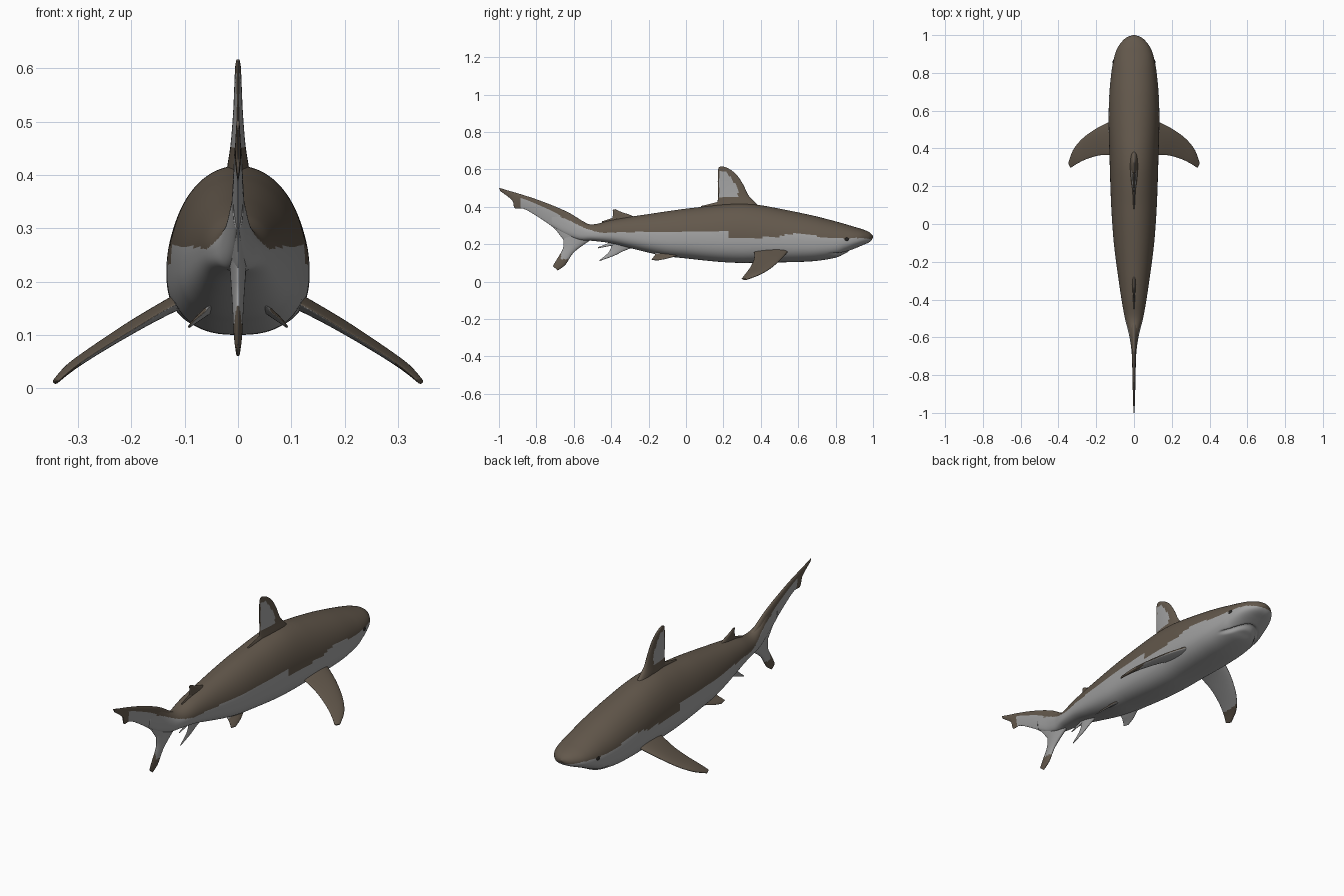
import bpy, bmesh, math
from mathutils import Vector

if "Cube" in bpy.data.objects:
    bpy.data.objects.remove(bpy.data.objects["Cube"])


def material(name, rgb):
    m = bpy.data.materials.new(name)
    m.diffuse_color = (*rgb, 1)
    m.use_nodes = True
    m.node_tree.nodes["Principled BSDF"].inputs["Base Color"].default_value = m.diffuse_color
    return m


MATS = [material("brown back", (0.125, 0.098, 0.072)),
        material("pale grey belly", (0.36, 0.36, 0.36)),
        material("dark eye", (0.02, 0.018, 0.016))]
BROWN, GREY, DARK = 0, 1, 2


def spline(rows, steps):
    """Catmull-Rom resampling of rows of numbers."""
    out, n = [], len(rows)
    for i in range(n - 1):
        a, b, c, d = (rows[max(0, min(n - 1, j))] for j in (i - 1, i, i + 1, i + 2))
        for s in range(steps):
            t = s / steps
            out.append([0.5 * (2 * q + (r - p) * t + (2 * p - 5 * q + 4 * r - u) * t * t
                               + (3 * q - p - 3 * r + u) * t ** 3)
                        for p, q, r, u in zip(a, b, c, d)])
    return out + [list(rows[-1])]


def at(rows, y):
    """Linear lookup in (y, value) rows, rising in y."""
    for (y0, v0), (y1, v1) in zip(rows, rows[1:]):
        if y <= y1:
            return v0 + (v1 - v0) * max(0, (y - y0) / (y1 - y0))
    return rows[-1][1]


def loft(name, rings, rule):
    """Skin closed rings, cap both ends, colour faces by rule(centre, normal)."""
    bm = bmesh.new()
    vr = [[bm.verts.new(p) for p in ring] for ring in rings]
    for a, b in zip(vr, vr[1:]):
        for k in range(len(a)):
            j = (k + 1) % len(a)
            bm.faces.new((a[k], a[j], b[j], b[k]))
    bm.faces.new(vr[0])
    bm.faces.new(vr[-1])
    bmesh.ops.recalc_face_normals(bm, faces=bm.faces)
    bm.normal_update()
    for f in bm.faces:
        f.smooth = True
        f.material_index = rule(f.calc_center_median(), f.normal)
    me = bpy.data.meshes.new(name)
    bm.to_mesh(me)
    bm.free()
    for m in MATS:
        me.materials.append(m)
    ob = bpy.data.objects.new(name, me)
    bpy.context.collection.objects.link(ob)
    return ob


def fin(name, sections, normal, rule, steps=10, n=40):
    """Sections: leading xyz, trailing xyz, half thickness."""
    nv, rings = Vector(normal).normalized(), []
    for r in spline(sections, steps):
        lead, trail, th = Vector(r[:3]), Vector(r[3:6]), r[6]
        ring = []
        for k in range(n):
            t = math.tau * k / n
            c = (1 - math.cos(t)) / 2
            ring.append(lead.lerp(trail, c) + nv * th * math.sin(t) * (1 - 0.55 * c))
        rings.append(ring)
    return loft(name, rings, rule)


def upright(rows):
    """Centre-plane sections from (lead y, lead z, trail y, trail z, thickness)."""
    return [(0, a, b, 0, c, d, t) for a, b, c, d, t in rows]


# Body: y, top, bottom, half width
BODY = [(1.0, .243, .237, .004), (.992, .254, .222, .03), (.975, .267, .208, .055),
        (.94, .281, .193, .083), (.9, .293, .175, .1), (.85, .308, .15, .112),
        (.8, .322, .128, .12), (.7, .348, .111, .13), (.6, .37, .105, .134),
        (.5, .39, .103, .134), (.4, .408, .102, .131), (.3, .417, .1, .128),
        (.2, .412, .104, .125), (.1, .401, .113, .121), (0, .39, .124, .115),
        (-.1, .376, .135, .107), (-.2, .361, .155, .095), (-.3, .346, .18, .081),
        (-.4, .328, .205, .066), (-.5, .306, .218, .048), (-.57, .325, .222, .03),
        (-.64, .368, .25, .017), (-.72, .4, .3, .009)]
# Height of the border between back and belly colours
BORDER = [(-.75, .38), (-.62, .325), (-.54, .285), (-.46, .262), (.225, .272),
          (.23, .236), (.48, .236), (.53, .25), (.61, .26), (.7, .243), (.8, .23),
          (.94, .234), (1, .225)]
N = 96
rings = []
for y, top, bot, w in spline(BODY, 11):
    mid = bot + 0.42 * (top - bot)
    ring = []
    for k in range(N):
        t = math.tau * k / N
        c, s = math.cos(t), math.sin(t)
        e = 2 / 2.05 if s > 0 else 2 / 2.6
        x = w * math.copysign(abs(c) ** e, c)
        z = mid + ((top - mid) if s > 0 else (mid - bot)) * math.copysign(abs(s) ** e, s)
        # mouth groove, arched across the underside of the snout
        if s < -0.1 and y > .7:
            d = y - (0.885 - 10 * x * x)
            g = math.exp(-(d / 0.011) ** 2) * max(0, min(1, (.108 - abs(x)) / .02))
            z += 0.016 * g
            x *= 1 - 0.04 * g
        ring.append((x, y, z))
    rings.append(ring)
loft("body", rings, lambda p, n: BROWN if p.z > at(BORDER, p.y) else GREY)


# Main dorsal fin with a pale panel on each side
def dorsal_rule(p, n):
    front = at([(.45, .285), (.52, .265), (.59, .215)], p.z)
    return GREY if .452 < p.z < .59 and .178 < p.y < front else BROWN


fin("dorsal_fin", upright([(.42, .375, .15, .375, .032), (.375, .418, .165, .415, .026),
                           (.335, .46, .172, .455, .018), (.305, .52, .17, .51, .012),
                           (.27, .572, .17, .56, .009), (.23, .603, .172, .6, .007),
                           (.195, .617, .178, .613, .004)]), (1, 0, 0), dorsal_rule)
fin("dorsal_rear_flap", upright([(.24, .39, .2, .44, .014), (.17, .392, .165, .425, .01),
                                 (.08, .394, .08, .404, .004)]), (1, 0, 0),
    lambda p, n: BROWN)
fin("second_dorsal_fin", upright([(-.25, .335, -.4, .31, .016), (-.3, .357, -.395, .338, .01),
                                  (-.345, .372, -.39, .36, .007),
                                  (-.378, .387, -.392, .384, .003)]), (1, 0, 0),
    lambda p, n: BROWN)
fin("second_dorsal_flap", upright([(-.36, .325, -.38, .345, .008),
                                   (-.45, .315, -.45, .322, .003)]), (1, 0, 0),
    lambda p, n: BROWN)

# Tail
UPPER_BORDER = [(-.9, .45), (-.88, .447), (-.75, .395), (-.62, .325), (-.54, .285)]
fin("upper_tail_lobe", upright([(-.5, .295, -.53, .225, .03), (-.56, .328, -.62, .21, .024),
                                (-.62, .365, -.655, .225, .018), (-.7, .402, -.705, .285, .014),
                                (-.8, .44, -.785, .342, .011), (-.87, .463, -.865, .388, .009),
                                (-.92, .478, -.915, .393, .007),
                                (-.945, .485, -.93, .435, .006),
                                (-1, .502, -.993, .484, .004)]), (1, 0, 0),
    lambda p, n: BROWN if p.y < -.885 or p.z > at(UPPER_BORDER, p.y) else GREY)
fin("lower_tail_lobe", upright([(-.49, .235, -.66, .27, .022), (-.55, .195, -.656, .215, .018),
                                (-.605, .15, -.66, .172, .014), (-.645, .09, -.695, .112, .01),
                                (-.685, .06, -.712, .082, .005)]), (1, 0, 0),
    lambda p, n: BROWN if p.z < .12 or (p.y < -.668 and p.z < .17) else GREY)

# Anal fin
fin("anal_fin", upright([(-.26, .19, -.41, .225, .014), (-.33, .165, -.4, .19, .009),
                         (-.385, .138, -.415, .155, .006), (-.462, .11, -.462, .115, .003)]),
    (1, 0, 0), lambda p, n: GREY)
fin("anal_fin_flap", upright([(-.36, .2, -.39, .215, .007), (-.47, .178, -.47, .184, .003)]),
    (1, 0, 0), lambda p, n: GREY)

# Paired fins and eyes
PECTORAL = [(.07, .56, .185, .07, .36, .18, .022), (.13, .54, .155, .13, .365, .15, .018),
            (.2, .505, .117, .19, .362, .114, .015), (.27, .455, .073, .255, .342, .074, .012),
            (.32, .395, .038, .303, .318, .042, .01), (.347, .325, .011, .335, .297, .015, .006)]
PELVIC = [(.045, .0, .15, .045, -.17, .165, .012), (.065, -.05, .138, .06, -.165, .145, .009),
          (.082, -.1, .124, .078, -.175, .13, .006), (.093, -.15, .114, .09, -.185, .118, .003)]


def flip(rows, s):
    return [(a * s, b, c, d * s, e, f, t) for a, b, c, d, e, f, t in rows]


for side, s in (("right", 1), ("left", -1)):
    fin(side + "_pectoral_fin", flip(PECTORAL, s), (s * .5, 0, .87),
        lambda p, n: GREY if n.z < -.05 and abs(p.x) < .295 else BROWN)
    fin(side + "_pelvic_fin", flip(PELVIC, s), (s * .5, 0, .87),
        lambda p, n: BROWN if n.z > 0 and abs(p.x) > .06 else GREY)
    bpy.ops.mesh.primitive_uv_sphere_add(segments=20, ring_count=12, radius=1,
                                         location=(s * .109, .86, .226))
    eye = bpy.context.object
    eye.name = side + "_eye"
    eye.scale = (.004, .012, .009)
    eye.rotation_euler = (0, 0, s * .2)
    eye.data.materials.append(MATS[DARK])
    bpy.ops.object.shade_smooth()
